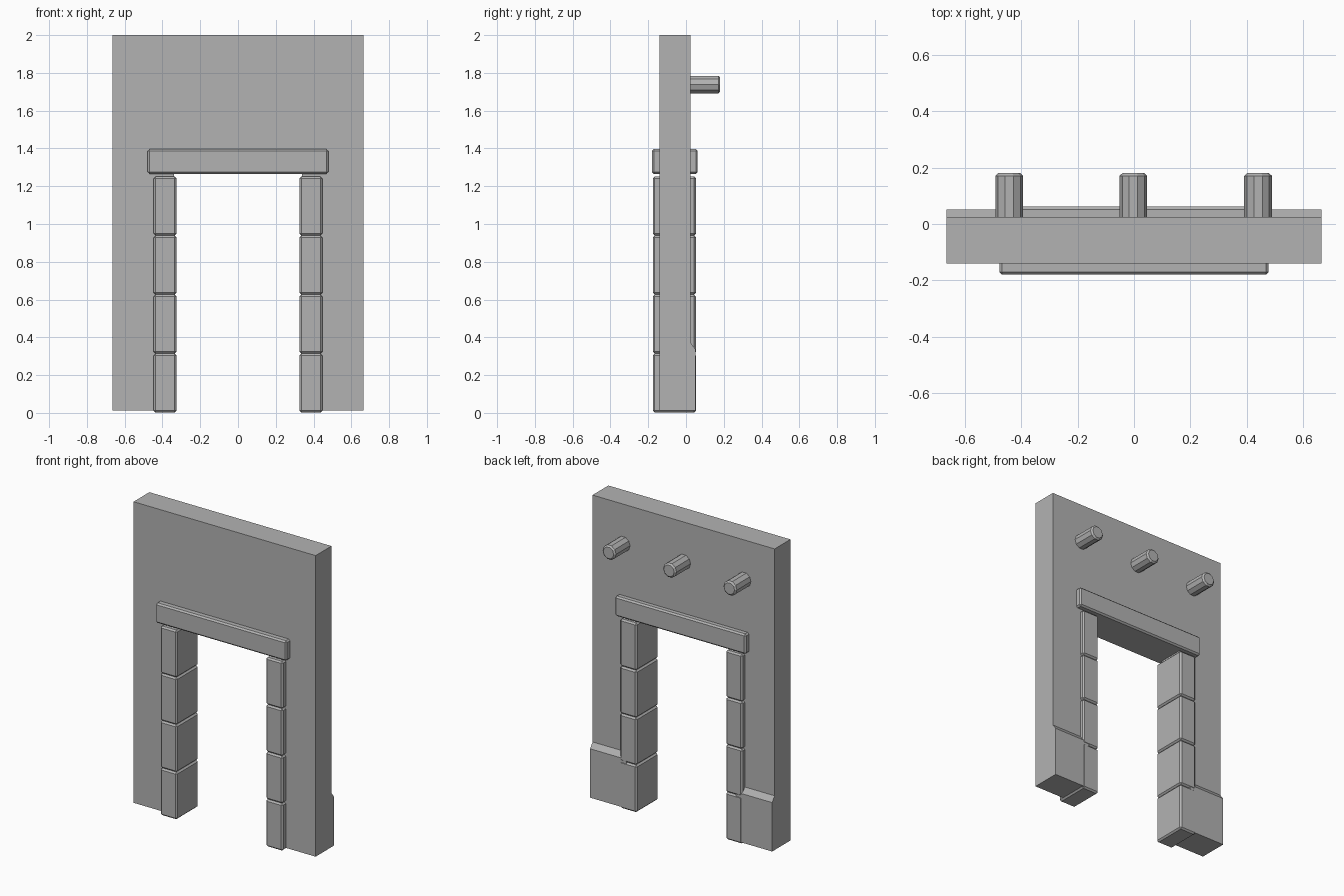
import bpy, bmesh, math
from mathutils import Matrix

cube = bpy.data.objects.get("Cube")
if cube:
    bpy.data.objects.remove(cube, do_unlink=True)

stone = bpy.data.materials.new("grey stone")
stone.use_nodes = True
GREY = (0.45, 0.45, 0.45, 1)
stone.diffuse_color = GREY
stone.node_tree.nodes["Principled BSDF"].inputs["Base Color"].default_value = GREY


def finish(name, bm, bevel=0):
    bmesh.ops.recalc_face_normals(bm, faces=bm.faces)
    mesh = bpy.data.meshes.new(name)
    bm.to_mesh(mesh)
    bm.free()
    mesh.materials.append(stone)
    obj = bpy.data.objects.new(name, mesh)
    bpy.context.collection.objects.link(obj)
    if bevel:
        mod = obj.modifiers.new("Chamfer", "BEVEL")
        mod.width = bevel
        mod.segments = 1
        mod.limit_method = "ANGLE"
        mod.angle_limit = math.radians(50)
    return obj


def prism(name, profile, offset, bevel=0):
    """Extrude a closed 3D profile along an offset."""
    bm = bmesh.new()
    face = bm.faces.new([bm.verts.new(p) for p in profile])
    moved = bmesh.ops.extrude_face_region(bm, geom=[face], use_keep_orig=True)["geom"]
    bmesh.ops.translate(bm, vec=offset,
                        verts=[v for v in moved if isinstance(v, bmesh.types.BMVert)])
    return finish(name, bm, bevel)


def block(name, x0, x1, y0, y1, z0, z1, bevel):
    return prism(name, [(x0, y0, z0), (x1, y0, z0), (x1, y0, z1), (x0, y0, z1)],
                 (0, y1 - y0, 0), bevel)


# Wall with a doorway cut out of its lower edge
W, IN, BASE, HEAD = 0.665, 0.34, 0.012, 1.28
outline = [(-W, BASE), (-IN, BASE), (-IN, HEAD), (IN, HEAD),
           (IN, BASE), (W, BASE), (W, 2), (-W, 2)]
prism("wall", [(x, -0.14, z) for x, z in outline], (0, 0.165, 0))

# Lintel over the doorway
block("lintel", -0.478, 0.478, -0.18, 0.062, 1.265, 1.397, 0.01)

for side, s in (("left", 1), ("right", -1)):
    # Stacked jamb blocks
    for i in range(4):
        z = 0.002 + i * 0.3125
        xs = sorted((s * 0.325, s * 0.447))
        block(f"{side}_jamb_block_{i + 1}", *xs, -0.176, 0.053, z, z + 0.3115, 0.01)

    # Plinth on the back with a sloping top
    slope = [(0, BASE), (0.051, BASE), (0.051, 0.335), (0.025, 0.37), (0, 0.37)]
    prism(f"{side}_back_plinth", [(s * 0.4, y, z) for y, z in slope],
          (s * (W - 0.4), 0, 0))

# Ten-sided pegs on the back
for name, x in (("right", -0.443), ("middle", -0.002), ("left", 0.44)):
    bm = bmesh.new()
    bmesh.ops.create_cone(bm, cap_ends=True, segments=10, radius1=0.049,
                          radius2=0.049, depth=0.18)
    place = Matrix.Translation((x, 0.091, 1.738))
    turn = Matrix.Rotation(math.radians(90), 4, "X") @ Matrix.Rotation(math.radians(90), 4, "Z")
    bmesh.ops.transform(bm, matrix=place @ turn, verts=bm.verts)
    finish(f"{name}_peg", bm, 0.01)
